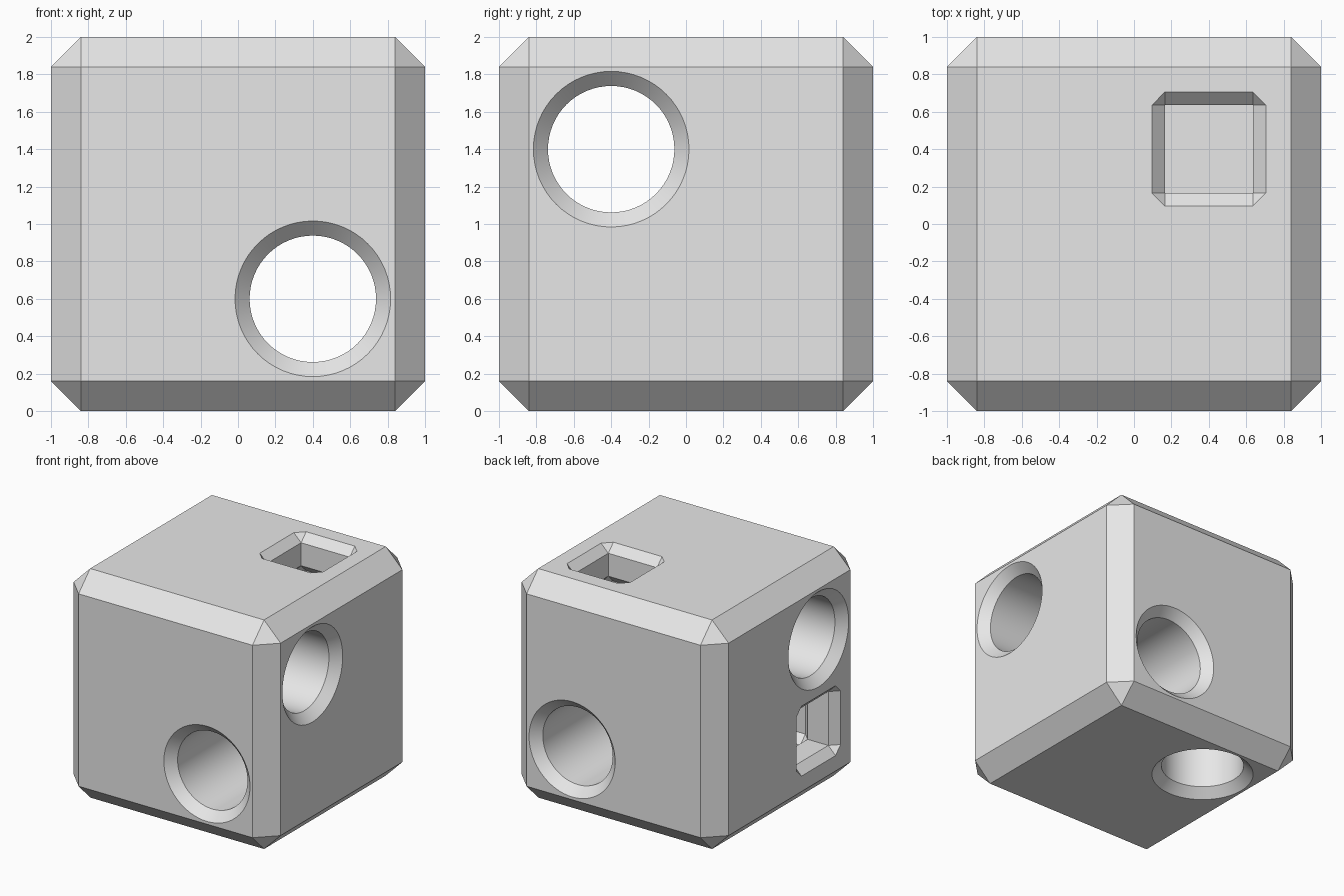
import bpy, bmesh, math
from mathutils import Vector

if "Cube" in bpy.data.objects:
    bpy.data.objects.remove(bpy.data.objects["Cube"], do_unlink=True)

grey = bpy.data.materials.new("plain_grey")
grey.use_nodes = True
grey.diffuse_color = (0.8, 0.8, 0.8, 1)
grey.node_tree.nodes["Principled BSDF"].inputs["Base Color"].default_value = (0.8, 0.8, 0.8, 1)


def make_object(name, bm):
    bmesh.ops.recalc_face_normals(bm, faces=bm.faces)
    mesh = bpy.data.meshes.new(name)
    bm.to_mesh(mesh)
    bm.free()
    mesh.materials.append(grey)
    obj = bpy.data.objects.new(name, mesh)
    bpy.context.collection.objects.link(obj)
    return obj


def round_ring(radius, sides=64):
    return [(radius * math.cos(math.tau * i / sides), radius * math.sin(math.tau * i / sides))
            for i in range(sides)]


def square_ring(a, b):
    # square with clipped corners; plain square when a equals b
    return [(a, -b), (a, b), (b, a), (-b, a), (-a, b), (-a, -b), (-b, -a), (b, -a)]


def make_cutter(name, rings, position, inward):
    # loft the rings along the inward direction, capped at both ends
    bm = bmesh.new()
    loops = [[bm.verts.new((x, y, depth)) for x, y in ring] for depth, ring in rings]
    for low, high in zip(loops, loops[1:]):
        for i in range(len(low)):
            j = (i + 1) % len(low)
            bm.faces.new((low[i], low[j], high[j], high[i]))
    bm.faces.new(loops[0])
    bm.faces.new(loops[-1])
    bmesh.ops.remove_doubles(bm, verts=bm.verts, dist=0.0005)
    obj = make_object(name, bm)
    obj.location = position
    obj.rotation_mode = 'QUATERNION'
    obj.rotation_quaternion = Vector(inward).to_track_quat('Z', 'Y')
    obj.hide_render = True
    return obj


# Chamfered cube body
bm = bmesh.new()
bmesh.ops.create_cube(bm, size=2)
bmesh.ops.translate(bm, verts=bm.verts, vec=(0, 0, 1))
bmesh.ops.bevel(bm, geom=list(bm.edges), offset=0.16, segments=1, affect='EDGES')
body = make_object("cube_body", bm)

# Round bores with conical mouths
wide, bore = round_ring(0.416), round_ring(0.338)
mouth = [(-0.05, wide), (0, wide), (0.078, bore)]
through = mouth + [(2 - d, ring) for d, ring in reversed(mouth)]
blind = mouth + [(1.0, bore)]

# Square sockets: flared mouth, neck and chamfered inner chamber
flare, neck = square_ring(0.305, 0.235), square_ring(0.235, 0.235)
socket = [(-0.05, flare), (0, flare), (0.07, neck), (0.27, neck),
          (0.34, flare), (0.81, flare), (0.88, neck)]

cutters = [
    make_cutter("front_bore", through, (0.4, -1, 0.6), (0, 1, 0)),
    make_cutter("side_bore", through, (-1, -0.4, 1.4), (1, 0, 0)),
    make_cutter("bottom_bore", blind, (-0.4, 0.4, 0), (0, 0, 1)),
    make_cutter("top_socket", socket, (0.4, 0.4, 2), (0, 0, -1)),
    make_cutter("right_socket", socket, (-1, -0.4, 0.6), (1, 0, 0)),
]

# Cut the holes, then discard the cutters
bpy.ops.object.select_all(action='DESELECT')
bpy.context.view_layer.objects.active = body
body.select_set(True)
for cutter in cutters:
    mod = body.modifiers.new(cutter.name, 'BOOLEAN')
    mod.operation = 'DIFFERENCE'
    mod.solver = 'EXACT'
    mod.object = cutter
    bpy.ops.object.modifier_apply(modifier=mod.name)
for cutter in cutters:
    bpy.data.objects.remove(cutter, do_unlink=True)

bpy.ops.object.shade_smooth_by_angle(angle=math.radians(20))
